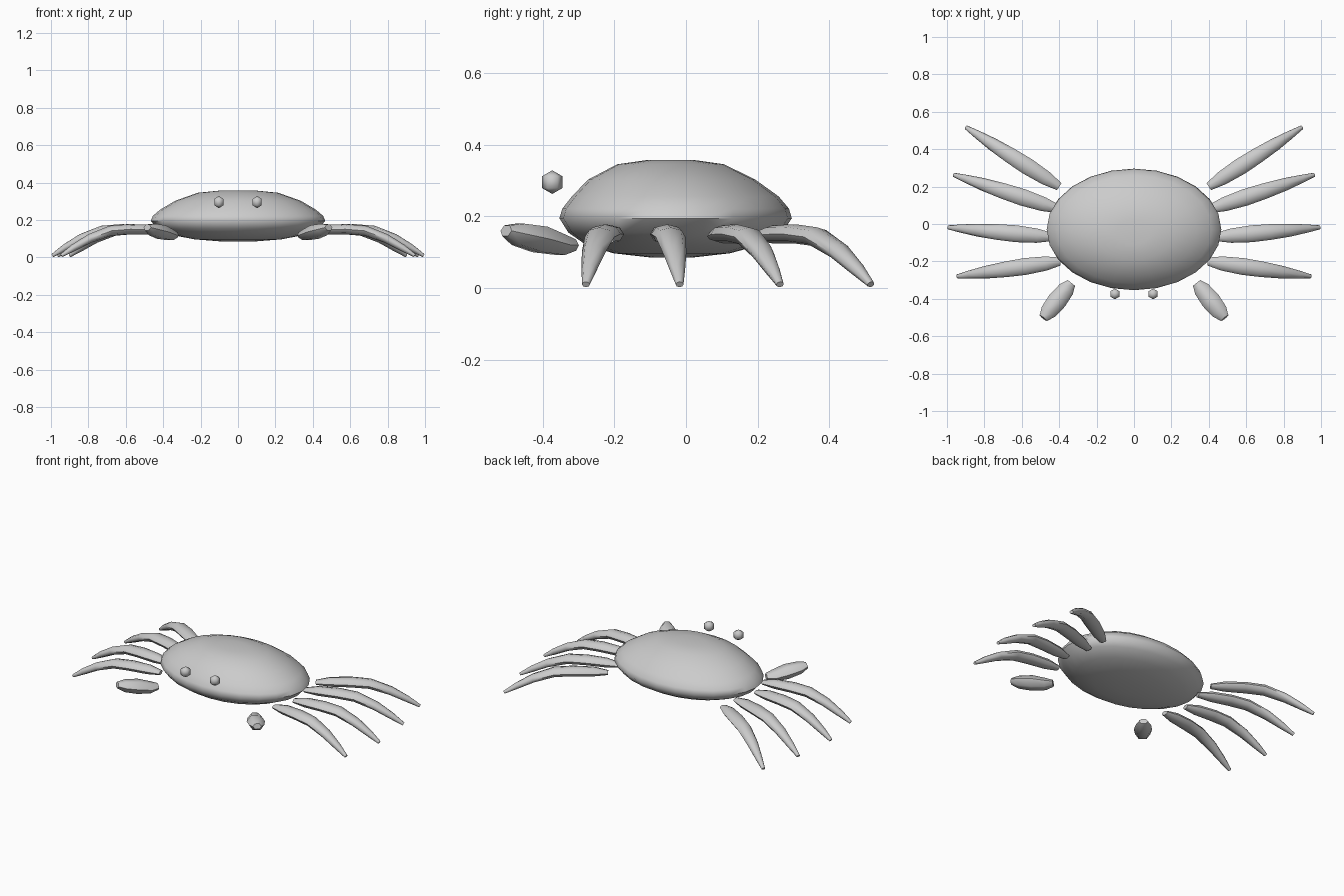
import bpy, bmesh, math
from mathutils import Vector

if "Cube" in bpy.data.objects:
    bpy.data.objects.remove(bpy.data.objects["Cube"])

grey = bpy.data.materials.new("shell grey")
grey.diffuse_color = (0.6, 0.6, 0.6, 1)
grey.use_nodes = True
grey.node_tree.nodes["Principled BSDF"].inputs["Base Color"].default_value = grey.diffuse_color


def finish(name, bm, angle=60):
    bmesh.ops.recalc_face_normals(bm, faces=bm.faces)
    mesh = bpy.data.meshes.new(name)
    bm.to_mesh(mesh)
    bm.free()
    mesh.materials.append(grey)
    obj = bpy.data.objects.new(name, mesh)
    bpy.context.collection.objects.link(obj)
    bpy.ops.object.select_all(action='DESELECT')
    obj.select_set(True)
    bpy.context.view_layer.objects.active = obj
    bpy.ops.object.shade_smooth_by_angle(angle=math.radians(angle))
    return obj


def skin(bm, rings):
    """Bridge equal closed rings of vertices and cap both ends."""
    for a, b in zip(rings, rings[1:]):
        n = len(a)
        for i in range(n):
            bm.faces.new((a[i], a[(i + 1) % n], b[(i + 1) % n], b[i]))
    bm.faces.new(rings[0])
    bm.faces.new(rings[-1])


def limb(name, root, tip, stations, sides=8):
    """Flattened tube; stations are (t, z, half width, half height)."""
    root, tip = Vector(root), Vector(tip)
    along = (tip - root).normalized()
    across = Vector((-along.y, along.x, 0))
    pts = [root.lerp(tip, t) + Vector((0, 0, z)) for t, z, w, h in stations]
    bm = bmesh.new()
    rings = []
    for k, (t, z, w, h) in enumerate(stations):
        d = (pts[min(k + 1, len(pts) - 1)] - pts[max(k - 1, 0)]).normalized()
        up = d.cross(across).normalized()
        ring = []
        for i in range(sides):
            a = 2 * math.pi * i / sides
            ring.append(bm.verts.new(pts[k] + across * w * math.cos(a) + up * h * math.sin(a)))
        rings.append(ring)
    skin(bm, rings)
    return finish(name, bm)


# Shell: elliptical rings, (scale, z, y shift)
profile = [(0.2, 0.086, -0.04), (0.5, 0.097, -0.04), (0.75, 0.12, -0.035),
           (0.92, 0.155, -0.03), (1.0, 0.195, -0.029), (0.975, 0.222, -0.029),
           (0.89, 0.256, -0.03), (0.72, 0.303, -0.04), (0.46, 0.346, -0.043),
           (0.2, 0.358, -0.043)]
bm = bmesh.new()
rings = []
for s, z, y in profile:
    rings.append([bm.verts.new((0.467 * s * math.cos(math.tau * i / 24),
                                y + 0.325 * s * math.sin(math.tau * i / 24), z))
                  for i in range(24)])
skin(bm, rings)
finish("shell", bm)

# Walking legs, claws and eyes on both sides
leg_ends = [((0.395, -0.20), (0.945, -0.280)), ((0.44, -0.07), (0.992, -0.018)),
            ((0.405, 0.08), (0.963, 0.263)), ((0.40, 0.20), (0.898, 0.517))]
leg_shape = [(0.0, 0.145, 0.022, 0.012), (0.14, 0.150, 0.038, 0.026),
             (0.34, 0.151, 0.045, 0.027), (0.52, 0.143, 0.042, 0.027),
             (0.72, 0.102, 0.034, 0.024), (0.88, 0.052, 0.022, 0.019),
             (1.0, 0.010, 0.011, 0.009)]
claw_shape = [(0.0, 0.120, 0.025, 0.018), (0.18, 0.120, 0.044, 0.032),
              (0.5, 0.136, 0.052, 0.042), (0.82, 0.150, 0.044, 0.035),
              (1.0, 0.160, 0.025, 0.018)]
for side, s in (("right", 1), ("left", -1)):
    for i, (r, t) in enumerate(leg_ends):
        limb(f"{side}_leg_{i + 1}", (s * r[0], r[1], 0), (s * t[0], t[1], 0), leg_shape)
    limb(f"{side}_claw", (s * 0.335, -0.315, 0), (s * 0.485, -0.503, 0), claw_shape, 6)
    bm = bmesh.new()
    bmesh.ops.create_uvsphere(bm, u_segments=6, v_segments=3, radius=0.033)
    bmesh.ops.translate(bm, verts=bm.verts, vec=(s * 0.102, -0.374, 0.296))
    finish(f"{side}_eye", bm, 80)
